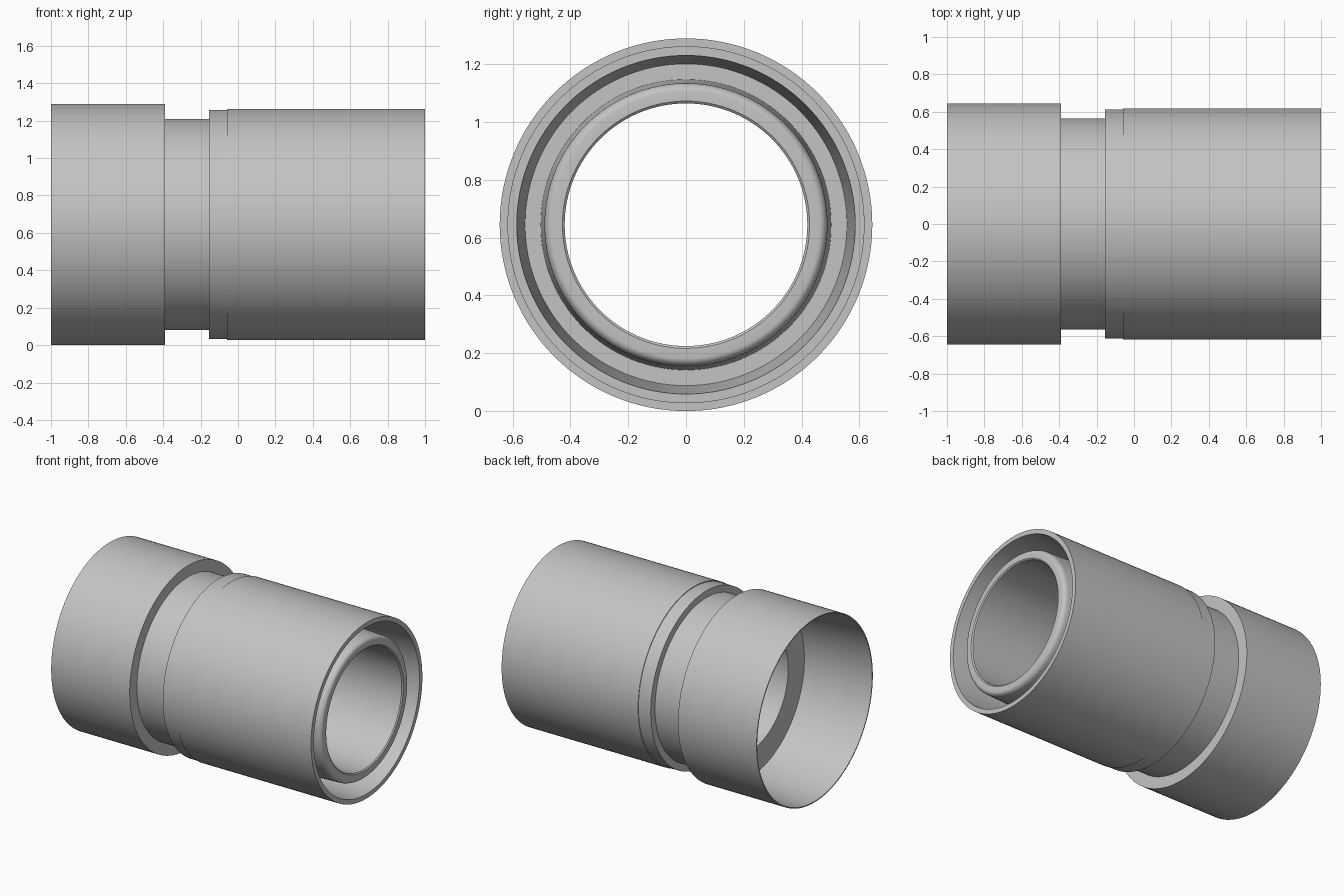
import bpy, math

if "Cube" in bpy.data.objects:
    bpy.data.objects.remove(bpy.data.objects["Cube"])

R = 0.645          # largest radius, also the axis height
SEG = 128

metal = bpy.data.materials.new("light grey")
metal.diffuse_color = (0.55, 0.55, 0.55, 1)
metal.use_nodes = True
metal.node_tree.nodes["Principled BSDF"].inputs["Base Color"].default_value = metal.diffuse_color


def lathe(name, profile):
    """Spin a closed (x, radius) profile around the x axis."""
    n = len(profile)
    verts = [(x, -r * math.sin(a), R + r * math.cos(a))
             for a in (2 * math.pi * s / SEG for s in range(SEG))
             for x, r in profile]
    faces = [(s * n + i, s * n + (i + 1) % n,
              (s + 1) % SEG * n + (i + 1) % n, (s + 1) % SEG * n + i)
             for s in range(SEG) for i in range(n)]
    mesh = bpy.data.meshes.new(name)
    mesh.from_pydata(verts, [], faces)
    mesh.materials.append(metal)
    obj = bpy.data.objects.new(name, mesh)
    bpy.context.collection.objects.link(obj)
    # consistent outward normals
    bpy.context.view_layer.objects.active = obj
    obj.select_set(True)
    bpy.ops.object.mode_set(mode='EDIT')
    bpy.ops.mesh.select_all(action='SELECT')
    bpy.ops.mesh.normals_make_consistent(inside=False)
    bpy.ops.object.mode_set(mode='OBJECT')
    bpy.ops.object.shade_smooth_by_angle(angle=math.radians(30))
    obj.select_set(False)
    return obj


# rounded nose of the inner tube
nose = [(0.95 + 0.035 * math.sin(t), 0.462 + 0.028 * math.cos(t))
        for t in (math.radians(15 * k) for k in range(7))]

lathe("coupling_body", [
    # thin walled socket and collar
    (-0.50, 0.42), (-0.50, 0.60), (-1.0, 0.638), (-1.0, R), (-0.39, R),
    # neck groove
    (-0.39, 0.565), (-0.155, 0.565),
    # outer sleeve with a slight step
    (-0.155, 0.613), (-0.06, 0.613), (-0.06, 0.618), (1.0, 0.618),
    # tapered ring channel
    (1.0, 0.586), (0.60, 0.557), (0.60, 0.503),
    # inner tube
    *nose, (0.985, 0.428), (0.978, 0.42),
])
